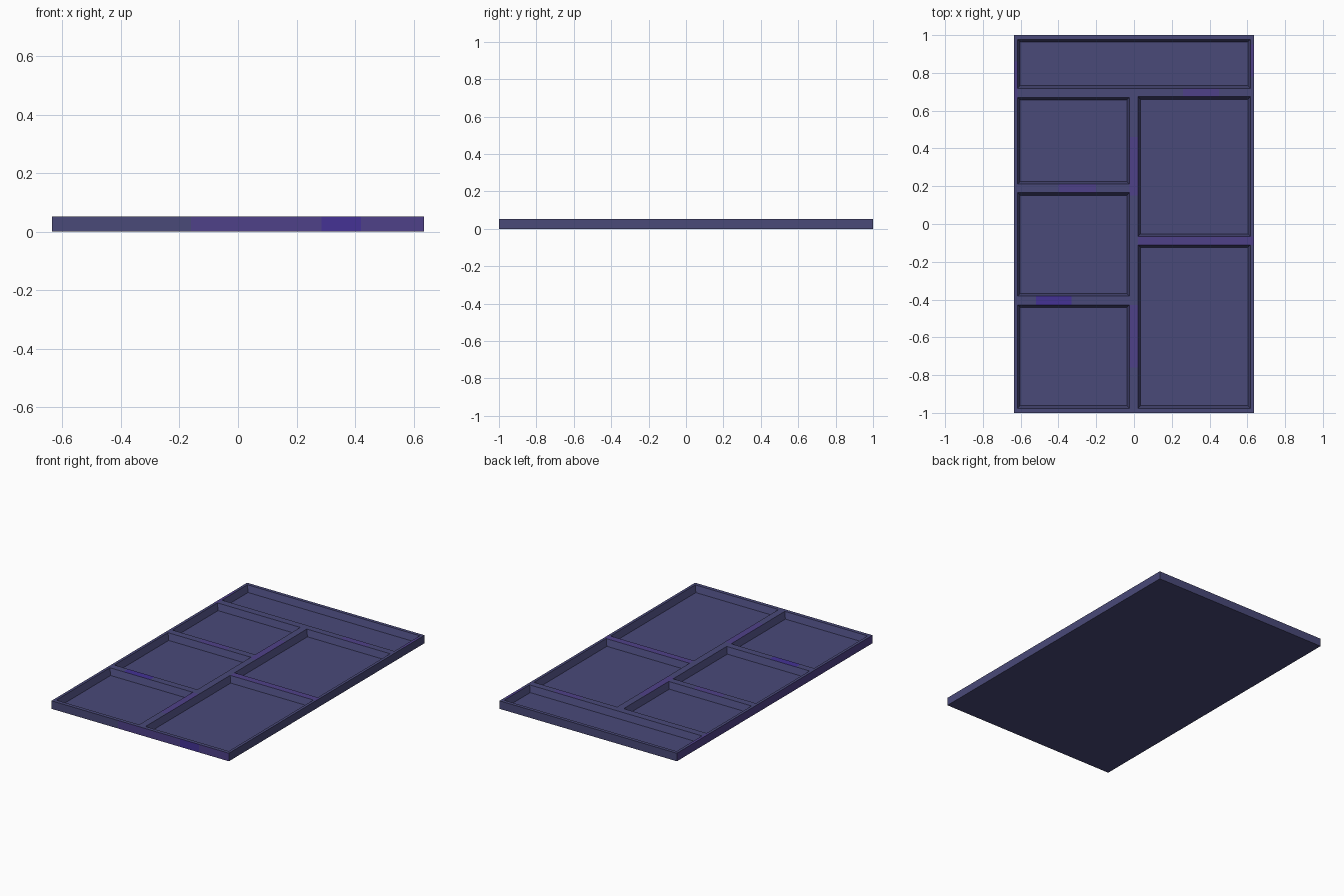
import bpy, bmesh

if "Cube" in bpy.data.objects:
    bpy.data.objects.remove(bpy.data.objects["Cube"])

W, L, H = 0.635, 1.0, 0.052      # half width, half length, height
FLOOR, DRAFT = 0.011, 0.014      # compartment floor height, wall slope inset

# compartments: x0, x1, y0, y1 at the rim
POCKETS = [(-0.617, 0.617, 0.718, 0.978),
           (-0.617, -0.024, 0.211, 0.671),
           (-0.617, -0.024, -0.382, 0.166),
           (-0.617, -0.024, -0.976, -0.428),
           (0.021, 0.617, -0.066, 0.674),
           (0.021, 0.617, -0.976, -0.110)]

# tinted zones on the rim top: x0, x1, y0, y1, material index
ZONES = [(-0.024, 0.021, 0.15, 0.46, 1),
         (-0.024, 0.021, -0.76, -0.43, 1),
         (-0.40, -0.20, 0.166, 0.211, 1),
         (-0.52, -0.33, -0.428, -0.382, 2),
         (0.26, 0.45, 0.674, 0.718, 1),
         (0.021, W, -0.110, -0.066, 1),
         (-W, -0.617, 0.66, 0.86, 1),
         (0.617, W, 0.78, 0.95, 1)]


def material(name, rgb):
    m = bpy.data.materials.new(name)
    m.diffuse_color = (*rgb, 1)
    m.use_nodes = True
    m.node_tree.nodes["Principled BSDF"].inputs["Base Color"].default_value = m.diffuse_color
    return m


mats = [material("slate_blue", (0.067, 0.067, 0.190)),
        material("violet", (0.078, 0.053, 0.250)),
        material("bright_violet", (0.058, 0.032, 0.300))]

bm = bmesh.new()


def face(pts, mat=0):
    f = bm.faces.new([bm.verts.new(p) for p in pts])
    f.material_index = mat


def inside(x, y, r):
    return r[0] < x < r[1] and r[2] < y < r[3]


# rim top: grid cut along compartment and tint edges
rects = POCKETS + ZONES
xs = sorted({-W, W} | {v for r in rects for v in r[:2]})
ys = sorted({-L, L} | {v for r in rects for v in r[2:4]})
for x0, x1 in zip(xs, xs[1:]):
    for y0, y1 in zip(ys, ys[1:]):
        cx, cy = (x0 + x1) / 2, (y0 + y1) / 2
        if any(inside(cx, cy, p) for p in POCKETS):
            continue
        mat = next((z[4] for z in ZONES if inside(cx, cy, z)), 0)
        face([(x0, y0, H), (x1, y0, H), (x1, y1, H), (x0, y1, H)], mat)

# front side with its tinted panels
front = [-W, -0.16, 0.285, 0.42, W]
for (x0, x1), mat in zip(zip(front, front[1:]), (0, 1, 2, 1)):
    face([(x0, -L, 0), (x1, -L, 0), (x1, -L, H), (x0, -L, H)], mat)

# other sides and underside
face([(W, -L, 0), (W, L, 0), (W, L, H), (W, -L, H)])
face([(W, L, 0), (-W, L, 0), (-W, L, H), (W, L, H)])
face([(-W, L, 0), (-W, -L, 0), (-W, -L, H), (-W, L, H)], 1)
face([(-W, -L, 0), (-W, L, 0), (W, L, 0), (W, -L, 0)])

# compartments: four sloped walls and a floor
for x0, x1, y0, y1 in POCKETS:
    d = DRAFT
    top = [(x0, y0, H), (x1, y0, H), (x1, y1, H), (x0, y1, H)]
    low = [(x0 + d, y0 + d, FLOOR), (x1 - d, y0 + d, FLOOR),
           (x1 - d, y1 - d, FLOOR), (x0 + d, y1 - d, FLOOR)]
    face(low)
    for i in range(4):
        j = (i + 1) % 4
        face([top[i], top[j], low[j], low[i]])

bmesh.ops.remove_doubles(bm, verts=bm.verts, dist=1e-5)
mesh = bpy.data.meshes.new("compartment_tray")
bm.to_mesh(mesh)
bm.free()
for m in mats:
    mesh.materials.append(m)
bpy.context.collection.objects.link(bpy.data.objects.new("compartment_tray", mesh))
